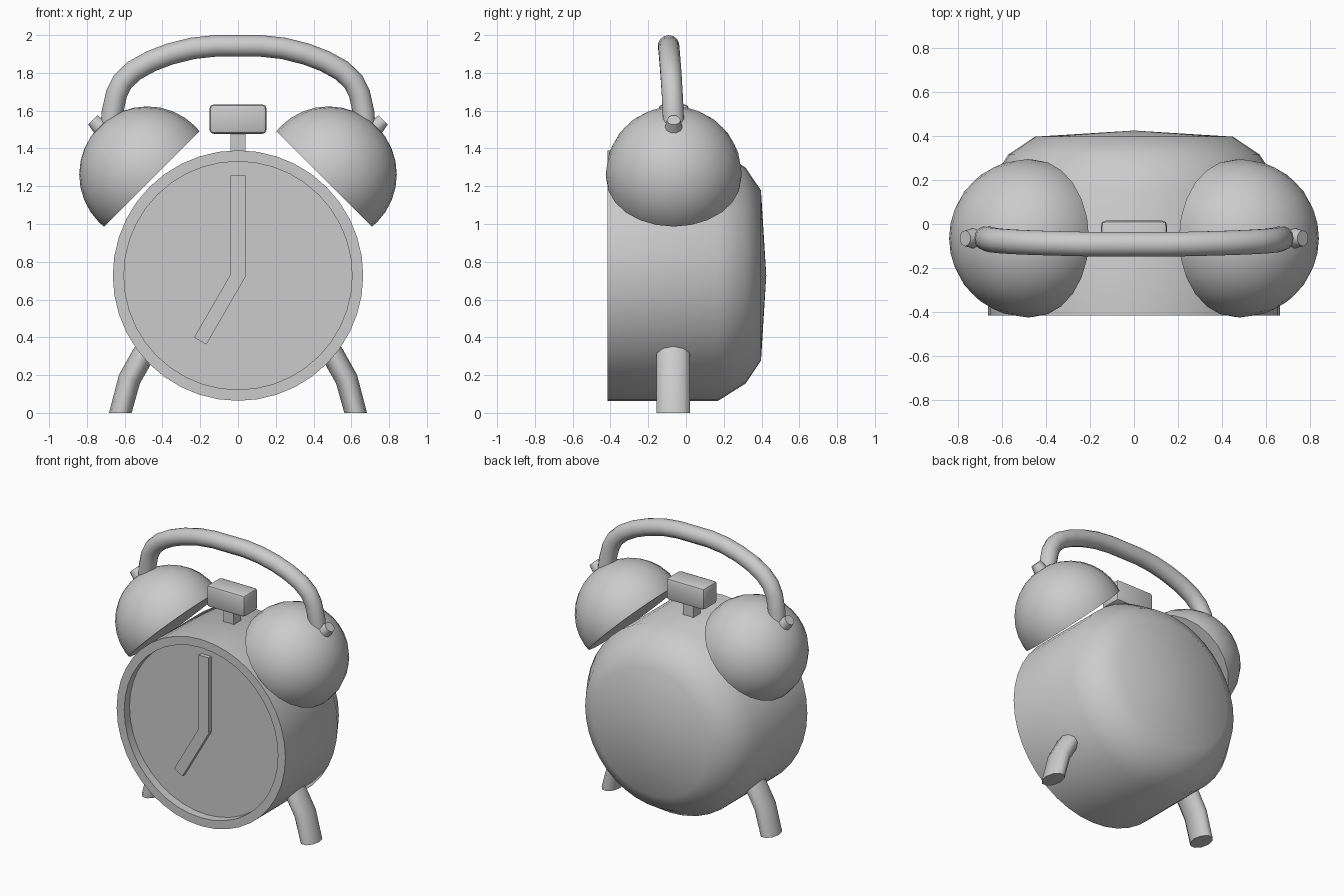
import bpy, bmesh
from math import sin, cos, pi, radians
from mathutils import Vector, Matrix

if "Cube" in bpy.data.objects:
    bpy.data.objects.remove(bpy.data.objects["Cube"])

CY = -0.065   # depth of bells, legs and button
CZ = 0.727    # height of the dial centre


def finish(name, bm, mirror=False, angle=40):
    bmesh.ops.remove_doubles(bm, verts=bm.verts, dist=1e-5)
    bmesh.ops.recalc_face_normals(bm, faces=bm.faces)
    me = bpy.data.meshes.new(name)
    bm.to_mesh(me)
    bm.free()
    ob = bpy.data.objects.new(name, me)
    bpy.context.collection.objects.link(ob)
    if mirror:
        ob.modifiers.new("mirror", 'MIRROR').use_mirror_merge = False
    bpy.ops.object.select_all(action='DESELECT')
    ob.select_set(True)
    bpy.context.view_layer.objects.active = ob
    bpy.ops.object.shade_smooth_by_angle(angle=radians(angle))
    return ob


def skin(bm, rings, caps=True):
    n = len(rings[0])
    for a, b in zip(rings, rings[1:]):
        for i in range(n):
            bm.faces.new((a[i], a[(i + 1) % n], b[(i + 1) % n], b[i]))
    if caps:
        bm.faces.new(rings[0])
        bm.faces.new(rings[-1])


def lathe(name, profile, origin, axis, sides, mirror=False):
    # revolve (radius, distance) points around an axis
    bm = bmesh.new()
    m = Matrix.Translation(origin) @ Vector(axis).to_track_quat('Z', 'Y').to_matrix().to_4x4()
    rings = []
    for r, d in profile:
        r = max(r, 1e-6)
        rings.append([bm.verts.new(m @ Vector((r * cos(2 * pi * i / sides), r * sin(2 * pi * i / sides), d)))
                      for i in range(sides)])
    skin(bm, rings, caps=False)
    bmesh.ops.remove_doubles(bm, verts=bm.verts, dist=1e-5)
    return finish(name, bm, mirror)


def sweep(name, path, rx, ry, sides, start=None, mirror=False):
    # tube along a path that runs mostly in the xz plane
    bm = bmesh.new()
    pts = [Vector(p) for p in path]
    rings = []
    for k, p in enumerate(pts):
        ins = (p - pts[k - 1]).normalized() if k else Vector()
        out = (pts[k + 1] - p).normalized() if k + 1 < len(pts) else Vector()
        t = (ins + out).normalized()
        if k == 0 and start:
            t = Vector(start)
        side = Vector((0, 1, 0)).cross(t).normalized()
        up = t.cross(side)
        rings.append([bm.verts.new(p + side * rx * cos(2 * pi * i / sides) + up * ry * sin(2 * pi * i / sides))
                      for i in range(sides)])
    skin(bm, rings)
    return finish(name, bm, mirror, 50)


def box(name, centre, size, rot=0, bevel=0):
    bm = bmesh.new()
    m = Matrix.Translation(centre) @ Matrix.Rotation(rot, 4, 'Y') @ Matrix.Diagonal((*size, 1))
    bmesh.ops.create_cube(bm, size=1, matrix=m)
    if bevel:
        bmesh.ops.bevel(bm, geom=bm.edges[:], offset=bevel, segments=2, profile=0.5, affect='EDGES')
    return finish(name, bm, angle=30)


# Case with recessed dial and domed back
lathe("clock_body", [(0, -0.355), (0.604, -0.355), (0.604, -0.415), (0.663, -0.415), (0.663, 0.17),
                     (0.572, 0.315), (0.45, 0.397), (0, 0.425)], (0, 0, CZ), (0, 1, 0), 40)

# Hands
box("minute_hand", (0, -0.365, CZ + 0.265), (0.078, 0.04, 0.53))
a = radians(30)
box("hour_hand", (-0.19 * sin(a), -0.365, CZ - 0.19 * cos(a)), (0.075, 0.04, 0.42), a)

# Bells with their end nubs
axis = Vector((1, 0, 1)).normalized()
bell_at = (0.457, CY, 1.239)
dome = [(0.36 * cos(i * pi / 16), 0.035 + 0.358 * sin(i * pi / 16)) for i in range(9)]
lathe("bells", [(0, 0), (0.357, 0)] + dome, bell_at, axis, 24, True)
lathe("bell_nubs", [(0, 0.34), (0.055, 0.34), (0.036, 0.44), (0, 0.44)], bell_at, axis, 10, True)

# Carrying handle
half = [(0.675, -0.063, 1.47), (0.665, -0.068, 1.59), (0.643, -0.073, 1.69), (0.61, -0.077, 1.755),
        (0.55, -0.081, 1.812), (0.46, -0.085, 1.862), (0.36, -0.088, 1.9), (0.24, -0.091, 1.93),
        (0.12, -0.092, 1.943)]
sweep("handle", half + [(-x, y, z) for x, y, z in reversed(half)], 0.057, 0.057, 14)

# Snooze button
box("button", (0, CY, 1.555), (0.302, 0.16, 0.156), bevel=0.022)
box("button_stem", (0, CY, 1.42), (0.08, 0.08, 0.14))

# Legs
sweep("legs", [(0.623, CY - 0.002, 0), (0.575, CY - 0.002, 0.178), (0.502, CY - 0.002, 0.308),
               (0.44, CY - 0.002, 0.41)], 0.06, 0.093, 10, start=(0, 0, 1), mirror=True)
